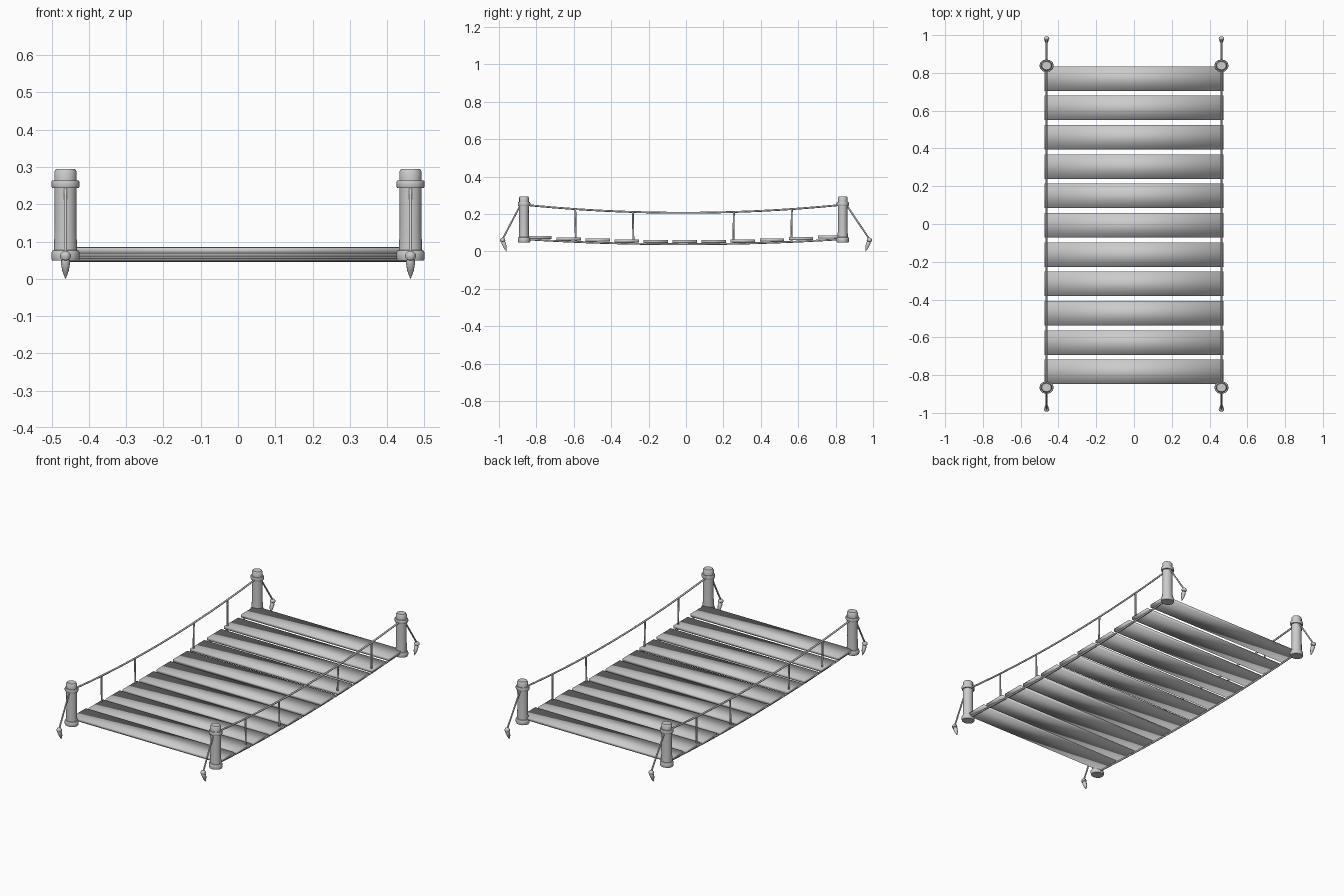
import bpy, bmesh, math
from mathutils import Vector

if "Cube" in bpy.data.objects:
    bpy.data.objects.remove(bpy.data.objects["Cube"])

RAIL_X = 0.463
Y0, Y1 = -0.866, 0.838          # post positions along the bridge
MID = (Y0 + Y1) / 2
HALF = (Y1 - Y0) / 2


def sag(y, low, high):
    return low + (high - low) * ((y - MID) / HALF) ** 2


def finish(name, bm, smooth=True, angle=40):
    bmesh.ops.recalc_face_normals(bm, faces=bm.faces)
    me = bpy.data.meshes.new(name)
    bm.to_mesh(me)
    bm.free()
    ob = bpy.data.objects.new(name, me)
    bpy.context.collection.objects.link(ob)
    bpy.context.view_layer.objects.active = ob
    bpy.ops.object.select_all(action='DESELECT')
    ob.select_set(True)
    if smooth:
        bpy.ops.object.shade_smooth_by_angle(angle=math.radians(angle))
    return ob


def lathe(name, profile, base, axis=(0, 0, 1), sides=12, squash=1.0):
    """Rings of (radius, height) around an axis, closed at both ends."""
    bm = bmesh.new()
    rot = Vector((0, 0, 1)).rotation_difference(Vector(axis))
    rings = []
    for r, h in profile:
        ring = []
        for i in range(sides):
            a = 2 * math.pi * i / sides
            p = Vector((r * math.cos(a), r * math.sin(a) * squash, h))
            ring.append(bm.verts.new(Vector(base) + rot @ p))
        rings.append(ring)
    for a, b in zip(rings, rings[1:]):
        for i in range(sides):
            j = (i + 1) % sides
            bm.faces.new((a[i], a[j], b[j], b[i]))
    bm.faces.new(rings[0])
    bm.faces.new(rings[-1])
    return finish(name, bm)


def rope(name, points, radius):
    """Tube through points that lie in a plane of constant x."""
    bm = bmesh.new()
    pts = [Vector(p) for p in points]
    rings = []
    for k, p in enumerate(pts):
        d = (pts[min(k + 1, len(pts) - 1)] - pts[max(k - 1, 0)]).normalized()
        u = Vector((1, 0, 0))
        v = d.cross(u)
        rings.append([bm.verts.new(p + radius * (u * math.cos(t) + v * math.sin(t)))
                      for t in (2 * math.pi * i / 8 for i in range(8))])
    for a, b in zip(rings, rings[1:]):
        for i in range(8):
            j = (i + 1) % 8
            bm.faces.new((a[i], a[j], b[j], b[i]))
    bm.faces.new(rings[0])
    bm.faces.new(rings[-1])
    return finish(name, bm, angle=60)


# Deck planks, following the sag
for i in range(11):
    y = -0.783 + i * 0.1553
    bm = bmesh.new()
    bmesh.ops.create_cube(bm, size=1)
    bmesh.ops.scale(bm, vec=(0.95, 0.13, 0.016), verts=bm.verts)
    bmesh.ops.translate(bm, vec=(0, y, sag(y, 0.053, 0.081)), verts=bm.verts)
    finish(f"plank_{i + 1}", bm, angle=180)

POST = [(0.025, 0.049), (0.036, 0.049), (0.038, 0.054), (0.038, 0.070),
        (0.035, 0.076), (0.031, 0.077), (0.029, 0.15), (0.030, 0.243),
        (0.036, 0.244), (0.038, 0.249), (0.038, 0.259), (0.036, 0.264),
        (0.030, 0.264), (0.030, 0.288), (0.025, 0.295)]
STAKE = [(0.001, 0.0), (0.009, 0.022), (0.0125, 0.046), (0.009, 0.054),
         (0.0135, 0.057), (0.0145, 0.065), (0.012, 0.072), (0.006, 0.076)]

for side, x in (("left", -RAIL_X), ("right", RAIL_X)):
    # Corner posts with their guy ropes and ground stakes
    for end, y, s in (("front", Y0, -1), ("back", Y1, 1)):
        lathe(f"{side}_{end}_post", POST, (x, y, 0), squash=0.88)
        lathe(f"{side}_{end}_stake", STAKE, (x, s * 0.96, 0.001),
              axis=(0, s * 0.32, 0.95), sides=10)
        rope(f"{side}_{end}_guy_rope",
             [(x, y + s * 0.015, 0.256), (x, s * 0.982, 0.064)], 0.0045)

    # Sagging hand rope and deck rope
    ys = [Y0 + (Y1 - Y0) * k / 20 for k in range(21)]
    rope(f"{side}_hand_rope", [(x, y, sag(y, 0.207, 0.250)) for y in ys], 0.005)
    rope(f"{side}_deck_rope", [(x, y, sag(y, 0.039, 0.066)) for y in ys], 0.005)

    # Vertical hanger ropes
    for i, y in enumerate((-0.592, -0.284, 0.256, 0.566)):
        rope(f"{side}_hanger_{i + 1}",
             [(x, y - math.copysign(0.003, y), sag(y, 0.039, 0.066)),
              (x, y, sag(y, 0.207, 0.250))], 0.005)
